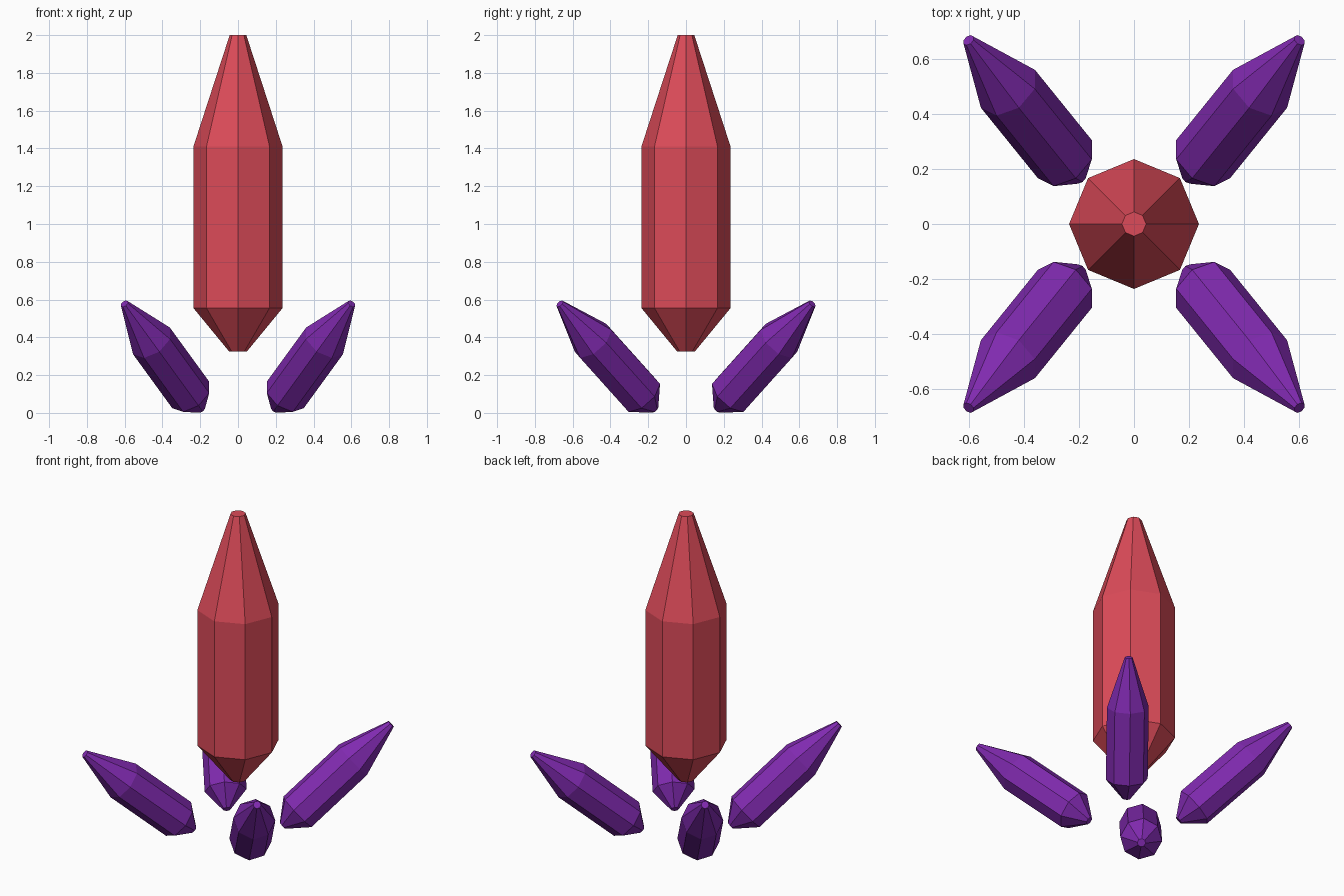
import bpy, bmesh
from math import cos, sin, pi, radians

if "Cube" in bpy.data.objects:
    bpy.data.objects.remove(bpy.data.objects["Cube"])

# (radius, height) outline of the large crystal, measured from its lower end
PROFILE = [(0.047, 0.0), (0.236, 0.23), (0.236, 1.085), (0.044, 1.675)]
SIDES = 8


def material(name, color):
    m = bpy.data.materials.new(name)
    m.diffuse_color = (*color, 1)
    m.use_nodes = True
    m.node_tree.nodes["Principled BSDF"].inputs["Base Color"].default_value = m.diffuse_color
    return m


def crystal(name, mat, location, scale=1.0, rotation=(0, 0, 0)):
    bm = bmesh.new()
    rings = [[bm.verts.new((scale * r * cos(2 * pi * i / SIDES),
                            scale * r * sin(2 * pi * i / SIDES), scale * z))
              for i in range(SIDES)] for r, z in PROFILE]
    for low, high in zip(rings, rings[1:]):
        for i in range(SIDES):
            j = (i + 1) % SIDES
            bm.faces.new((low[i], low[j], high[j], high[i]))
    bm.faces.new(rings[0][::-1])
    bm.faces.new(rings[-1])
    mesh = bpy.data.meshes.new(name)
    bm.to_mesh(mesh)
    bm.free()
    mesh.materials.append(mat)
    obj = bpy.data.objects.new(name, mesh)
    obj.location = location
    obj.rotation_euler = rotation
    bpy.context.collection.objects.link(obj)
    return obj


red = material("red_crystal", (0.72, 0.07, 0.10))
purple = material("purple_crystal", (0.216, 0.023, 0.43))

# Floating upright centre crystal
crystal("centre_crystal", red, (0, 0, 0.325))

# Four small crystals leaning outwards
TILT = radians(36)
for side, sx in (("left", -1), ("right", 1)):
    for end, sy in (("front", -1), ("back", 1)):
        crystal(f"{end}_{side}_crystal", purple, (0.195 * sx, 0.166 * sy, 0.019),
                0.51, (-TILT * sy, TILT * sx, 0))
